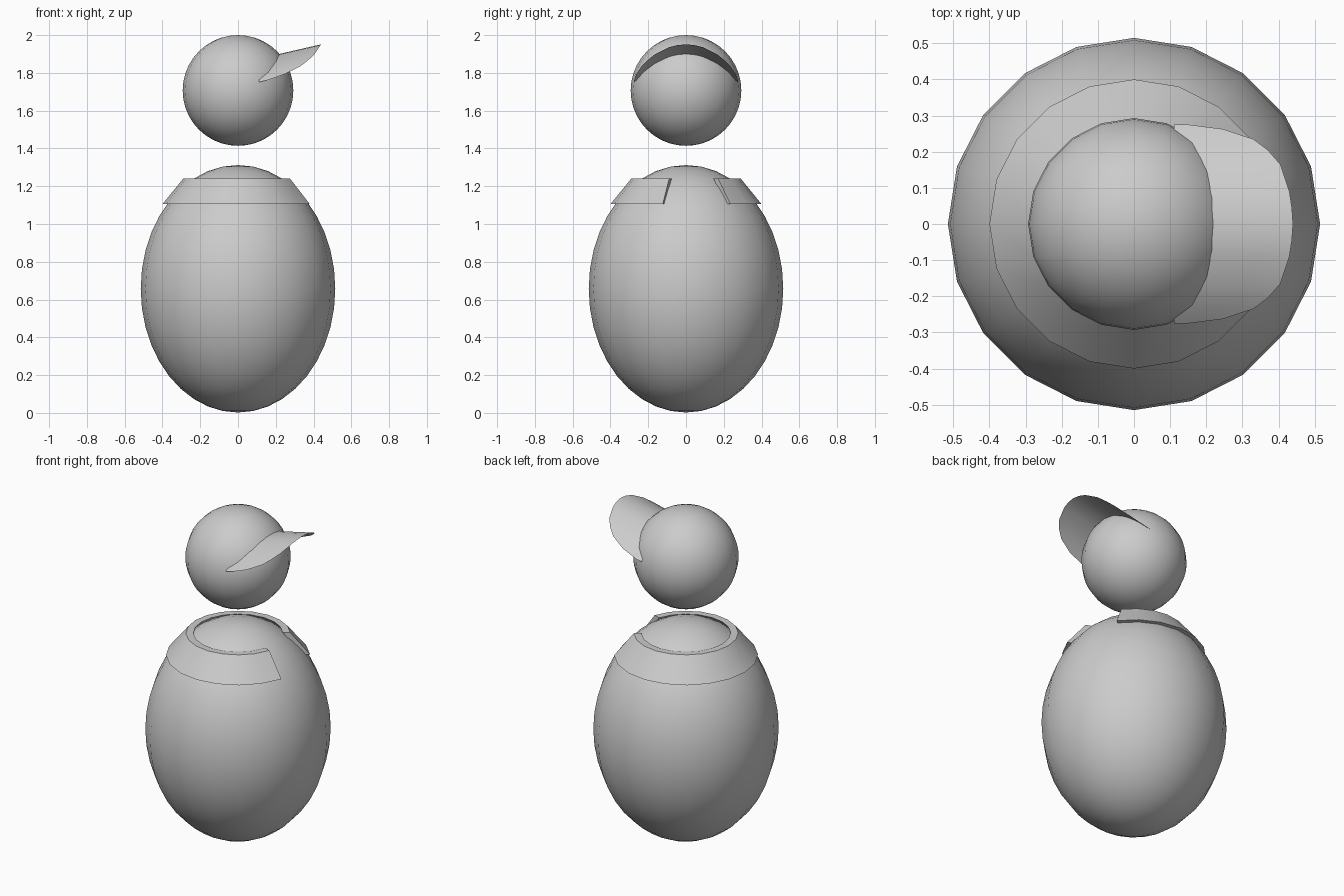
import bpy, bmesh, math

if "Cube" in bpy.data.objects:
    bpy.data.objects.remove(bpy.data.objects["Cube"])

SIDES = 20


def finish(bm, name):
    bmesh.ops.recalc_face_normals(bm, faces=bm.faces)
    mesh = bpy.data.meshes.new(name)
    bm.to_mesh(mesh)
    bm.free()
    obj = bpy.data.objects.new(name, mesh)
    bpy.context.collection.objects.link(obj)
    bpy.ops.object.select_all(action='DESELECT')
    obj.select_set(True)
    bpy.context.view_layer.objects.active = obj
    bpy.ops.object.shade_smooth_by_angle(angle=math.radians(35))
    return obj


def ellipsoid(name, z, radius, half_height):
    bm = bmesh.new()
    bmesh.ops.create_uvsphere(bm, u_segments=SIDES, v_segments=20, radius=1)
    bmesh.ops.scale(bm, vec=(radius, radius, half_height), verts=bm.verts)
    bmesh.ops.translate(bm, vec=(0, 0, z), verts=bm.verts)
    return finish(bm, name)


# Egg-shaped body and round floating head
ellipsoid("body", 0.657, 0.515, 0.655)
ellipsoid("head", 1.707, 0.293, 0.293)

# Sloping collar: a solid band, open for three segments on the right side
bm = bmesh.new()
profile = [(0.40, 1.105), (0.29, 1.24), (0.248, 1.24), (0.358, 1.105)]
rings = []
for i in range(2, SIDES):
    a = 2 * math.pi * i / SIDES
    rings.append([bm.verts.new((r * math.cos(a), r * math.sin(a), z))
                  for r, z in profile])
for a, b in zip(rings, rings[1:]):
    for k in range(4):
        n = (k + 1) % 4
        bm.faces.new((a[k], b[k], b[n], a[n]))
bm.faces.new(rings[0])
bm.faces.new(rings[-1][::-1])
finish(bm, "collar")

# Cap brim: thin arched sheet, rising outwards; half outline is (y, outer x)
half = [(0.045, 0.437), (0.09, 0.43), (0.165, 0.405), (0.205, 0.37),
        (0.235, 0.33), (0.263, 0.245), (0.275, 0.15)]
outline = [(-y, x) for y, x in reversed(half)] + [(0, 0.44)] + half
bm = bmesh.new()
rows = []
for y, x_out in outline:
    base = 1.85 - 1.65 * y * y
    xs = [0.11 + (x_out - 0.11) * t / 3 for t in range(4)]
    rows.append([bm.verts.new((x, y, base + 0.23 * x)) for x in xs])
for a, b in zip(rows, rows[1:]):
    for k in range(3):
        bm.faces.new((a[k], a[k + 1], b[k + 1], b[k]))
finish(bm, "cap_brim")
